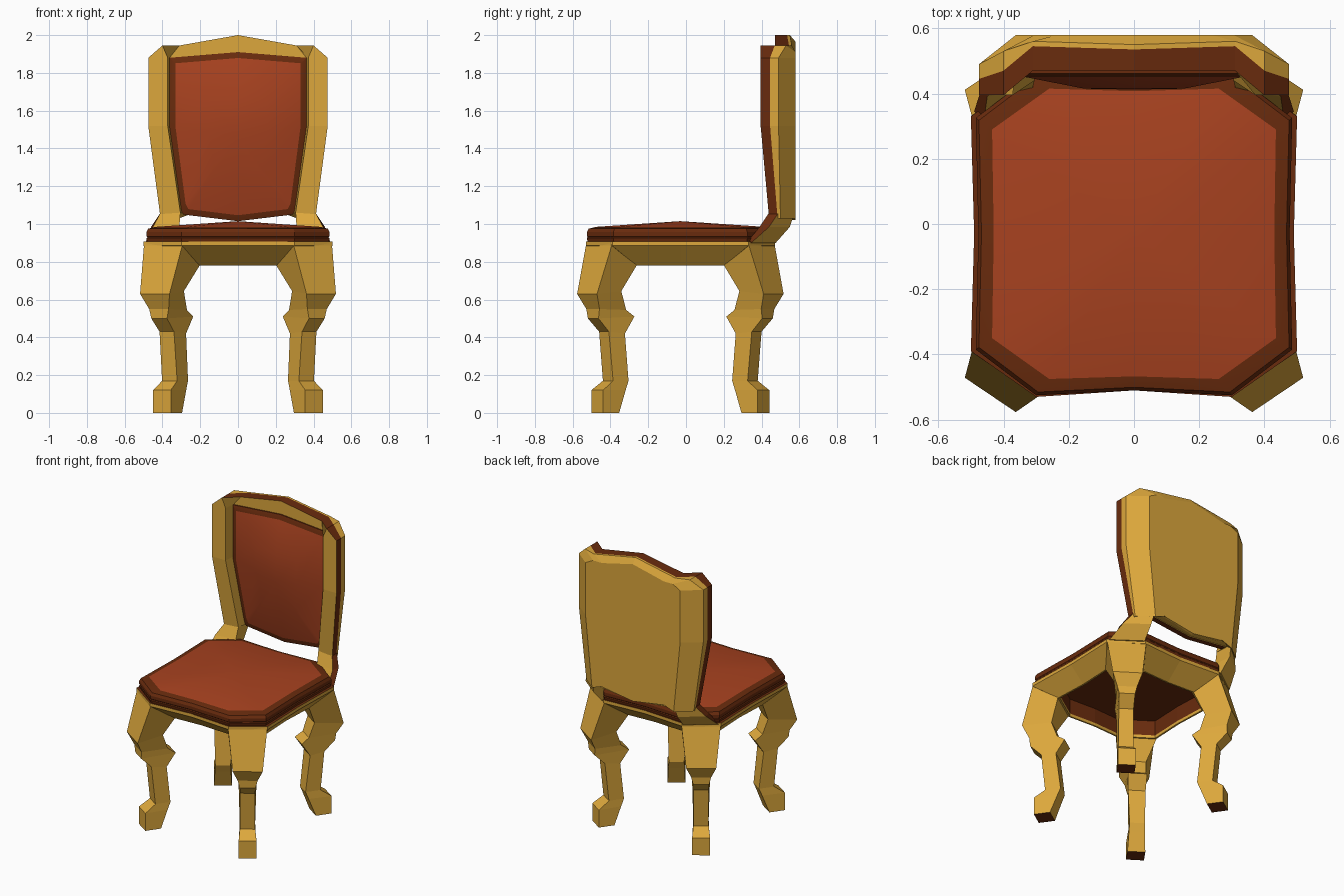
import bpy
import bmesh
from mathutils import Vector

cube = bpy.data.objects.get("Cube")
if cube:
    bpy.data.objects.remove(cube)


def material(name, rgb):
    mat = bpy.data.materials.new(name)
    mat.use_nodes = True
    mat.diffuse_color = (*rgb, 1)
    mat.node_tree.nodes["Principled BSDF"].inputs["Base Color"].default_value = (*rgb, 1)
    return mat


GOLD, BROWN, RED = range(3)
MATS = [material("gold wood", (0.72, 0.39, 0.045)),
        material("dark brown trim", (0.14, 0.024, 0.004)),
        material("red brown fabric", (0.39, 0.054, 0.014))]
CENTRE_Y = -0.03


def finish(name, bm, smooth=False):
    """Turn a bmesh into a named object with the shared materials."""
    bmesh.ops.recalc_face_normals(bm, faces=bm.faces)
    mesh = bpy.data.meshes.new(name)
    bm.to_mesh(mesh)
    bm.free()
    for mat in MATS:
        mesh.materials.append(mat)
    obj = bpy.data.objects.new(name, mesh)
    bpy.context.collection.objects.link(obj)
    if smooth:
        bpy.ops.object.select_all(action="DESELECT")
        obj.select_set(True)
        bpy.context.view_layer.objects.active = obj
        bpy.ops.object.shade_smooth_by_angle(angle=0.3)
    return obj


def loft(name, rings, mats, start=None, end=None, apex=None, smooth=False, brown_side=None):
    """Skin closed rings; mats colours each band, start and end colour the caps."""
    bm = bmesh.new()
    loops = [[bm.verts.new(p) for p in ring] for ring in rings]
    n = len(loops[0])
    for low, high, mat in zip(loops, loops[1:], mats):
        for i in range(n):
            j = (i + 1) % n
            face = bm.faces.new((low[i], low[j], high[j], high[i]))
            face.material_index = BROWN if i == brown_side else mat
    if start is not None:
        bm.faces.new(loops[0]).material_index = start
    if apex:
        tip = bm.verts.new(apex)
        for i in range(n):
            bm.faces.new((loops[-1][i], loops[-1][(i + 1) % n], tip)).material_index = end
    elif end is not None:
        bm.faces.new(loops[-1]).material_index = end
    return finish(name, bm, smooth)


# Seat plan: a quarter outline mirrored into a chamfered, slightly waisted ring
def plan(quarter, z, scale=1.0):
    side, a, b, front = quarter
    half = [(side, 0), a, b, (0, front)]
    pts = half + [(-x, y) for x, y in half[2::-1]]
    pts += [(x, -y) for x, y in pts[-2:0:-1]]
    return [(x * scale, CENTRE_Y + y * scale, z) for x, y in pts]


frame = (0.49, (0.50, 0.36), (0.30, 0.50), 0.48)
apron = (0.39, (0.40, 0.235), (0.20, 0.37), 0.36)
pad = (0.477, (0.485, 0.355), (0.30, 0.495), 0.48)
fabric = (0.43, (0.435, 0.32), (0.26, 0.445), 0.437)

loft("seat_frame",
     [plan(frame, 0.907, 0.9), plan(frame, 0.907), plan(frame, 0.885), plan(apron, 0.78),
      plan(apron, 0.78, 0.97), plan(apron, 0.80, 0.97), plan(apron, 0.906, 0.97)],
     [BROWN, GOLD, GOLD, GOLD, GOLD, BROWN])
loft("seat_cushion",
     [plan(pad, 0.903, 0.99), plan(pad, 0.925), plan(pad, 0.93, 0.99),
      plan(pad, 0.935), plan(pad, 0.957), plan(pad, 0.975, 0.98), plan(fabric, 0.985)],
     [BROWN] * 6, start=BROWN, end=RED, apex=(0, CENTRE_Y, 1.015), smooth=True)

# Cabriole legs: (outer offset, half width, z, inner offset, half width, z)
LEG = [(0, 0.056, 0, -0.104, 0.056, 0),
       (0, 0.056, 0.12, -0.15, 0.05, 0.12),
       (-0.07, 0.048, 0.17, -0.17, 0.048, 0.17),
       (-0.044, 0.046, 0.43, -0.142, 0.055, 0.42),
       (0.026, 0.05, 0.50, -0.20, 0.06, 0.51),
       (0.028, 0.062, 0.55, -0.15, 0.055, 0.545),
       (0.066, 0.094, 0.63, -0.115, 0.06, 0.645),
       (-0.01, 0.122, 0.885, -0.173, 0.12, 0.78),
       (-0.012, 0.118, 0.903, -0.173, 0.12, 0.90)]
OUT, WIDE = Vector((0.577, 0.816)), Vector((0.83, -0.56))


def leg_ring(level, sx, sy):
    so, wo, zo, si, wi, zi = level
    ring = []
    for s, w, z in ((so, wo, zo), (so, -wo, zo), (si, -wi, zi), (si, wi, zi)):
        p = Vector((0.4025, 0.44)) + OUT * s + WIDE * w
        ring.append((sx * p.x, CENTRE_Y + sy * p.y, z))
    return ring


for side, sx in (("left", 1), ("right", -1)):
    for end, sy in (("front", -1), ("back", 1)):
        loft(f"{end}_{side}_leg", [leg_ring(lv, sx, sy) for lv in LEG],
             [GOLD] * 8, start=BROWN, end=GOLD)

    # Cranked post foot joining the backrest to the seat corner, brown on its outer edge
    quads = [(0.90, (0.30, 0.40), (0.46, 0.32), (0.49, 0.345), (0.31, 0.475)),
             (0.985, (0.31, 0.42), (0.45, 0.39), (0.46, 0.44), (0.32, 0.55)),
             (1.06, (0.305, 0.44), (0.41, 0.44), (0.41, 0.49), (0.31, 0.575))]
    loft(f"{side}_post_foot", [[(sx * x, y, z) for x, y in q] for z, *q in quads],
         [GOLD] * 2, start=GOLD, end=GOLD, brown_side=1)

# Backrest shell: rows of (x, z) columns, skinned through four depth layers
ROWS = [[(0, 2.0), (0.31, 1.945), (0.40, 1.945), (0.475, 1.88)],
        [(0, 1.88), (0.362, 1.88), (0.372, 1.88), (0.475, 1.80)],
        [(0, 1.52), (0.362, 1.52), (0.372, 1.52), (0.475, 1.52)],
        [(0, 1.02), (0.295, 1.055), (0.305, 1.06), (0.41, 1.03)]]
DEPTHS = [(0.47, 0.47, 0.395, 0.395),
          (0.535, 0.545, 0.47, 0.445),
          (0.55, 0.56, 0.53, 0.49),
          (0.58, 0.58, 0.58, 0.58)]
LOW_SHIFT = [0.045, 0.04, 0.01, 0]
BACK = 3

bm = bmesh.new()
grid = []
for k, depth in enumerate(DEPTHS):
    layer = []
    for r, row in enumerate(ROWS):
        shift = LOW_SHIFT[k] if r == len(ROWS) - 1 else 0
        narrow = 0.76 if k == BACK else 1
        half = []
        for c, ((x, z), y) in enumerate(zip(row, depth)):
            drop = 0.035 if k == BACK and r == 0 and c < 3 else 0
            half.append((x * narrow, min(y + shift, 0.58), z - drop))
        full = [(-x, y, z) for x, y, z in half[:0:-1]] + half
        layer.append([bm.verts.new(p) for p in full])
    grid.append(layer)
last_row, last_col = len(ROWS) - 1, len(grid[0][0]) - 1
for layer in (grid[0], grid[BACK]):
    for r in range(last_row):
        for c in range(last_col):
            bm.faces.new((layer[r][c], layer[r][c + 1], layer[r + 1][c + 1], layer[r + 1][c]))
border = [(0, c) for c in range(last_col)] + [(r, last_col) for r in range(last_row)]
border += [(last_row, c) for c in range(last_col, 0, -1)]
border += [(r, 0) for r in range(last_row, 0, -1)]
for k in range(BACK):
    for (r, c), (r2, c2) in zip(border, border[1:] + border[:1]):
        face = bm.faces.new((grid[k][r][c], grid[k][r2][c2],
                             grid[k + 1][r2][c2], grid[k + 1][r][c]))
        # the front layer is edged in brown except underneath
        if k == 0 and not (r == r2 == last_row):
            face.material_index = BROWN
finish("backrest_shell", bm)

# Upholstered back panel, set between the posts and bulging towards the sitter
PANEL = [(0, 1.91), (0.364, 1.88), (0.364, 1.52), (0.305, 1.08), (0.29, 1.05), (0, 1.015)]


def panel_ring(y, sx=1.0, sz=1.0):
    pts = PANEL + [(-x, z) for x, z in PANEL[-2:0:-1]]
    return [(x * sx, y + max(0, 1.52 - z) * 0.085, 1.465 + (z - 1.465) * sz) for x, z in pts]


loft("back_panel",
     [panel_ring(0.50), panel_ring(0.462), panel_ring(0.45, 0.91, 0.93),
      panel_ring(0.415, 0.42, 0.45)],
     [BROWN, BROWN, RED], start=GOLD, end=RED, apex=(0, 0.412, 1.465), smooth=True)
